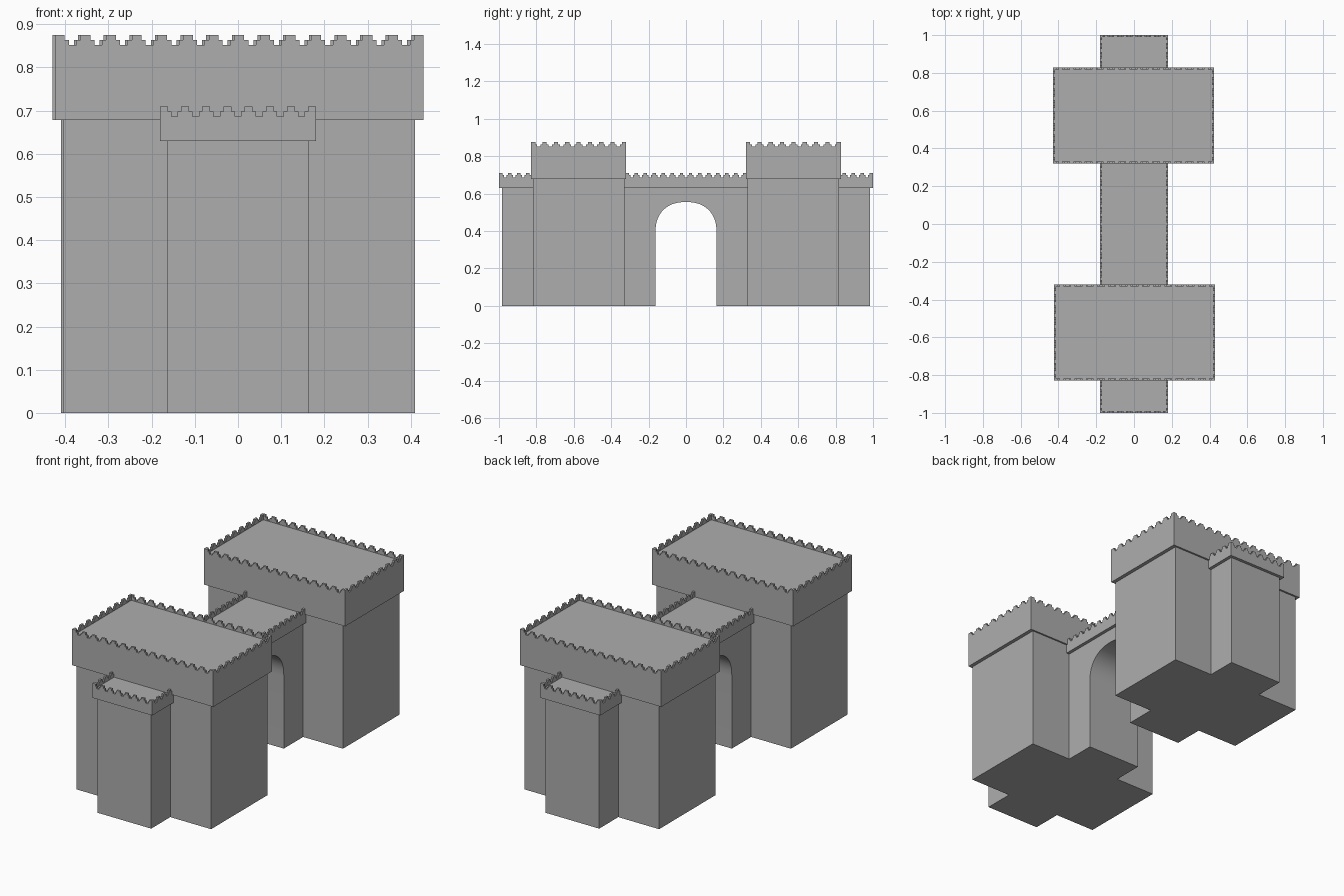
import bpy, bmesh, math
from mathutils import Vector

if "Cube" in bpy.data.objects:
    bpy.data.objects.remove(bpy.data.objects["Cube"])

stone = bpy.data.materials.new("grey stone")
stone.diffuse_color = (0.42, 0.42, 0.42, 1)
stone.use_nodes = True
stone.node_tree.nodes["Principled BSDF"].inputs["Base Color"].default_value = stone.diffuse_color


def finish(bm, name):
    bmesh.ops.recalc_face_normals(bm, faces=bm.faces[:])
    me = bpy.data.meshes.new(name)
    bm.to_mesh(me)
    bm.free()
    me.materials.append(stone)
    ob = bpy.data.objects.new(name, me)
    bpy.context.collection.objects.link(ob)
    return ob


def add_box(bm, x0, x1, y0, y1, z0, z1):
    vs = bmesh.ops.create_cube(bm, size=1)["verts"]
    for v in vs:
        v.co = Vector((x0 + (v.co.x + .5) * (x1 - x0),
                       y0 + (v.co.y + .5) * (y1 - y0),
                       z0 + (v.co.z + .5) * (z1 - z0)))


def add_prism(bm, points, offset):
    face = bm.faces.new([bm.verts.new(p) for p in points])
    ext = bmesh.ops.extrude_face_region(bm, geom=[face], use_keep_orig=True)
    bmesh.ops.translate(bm, vec=offset,
                        verts=[g for g in ext["geom"] if isinstance(g, bmesh.types.BMVert)])


def battlement(a, b, z0, z1, depth, n, merlon, trim=0):
    """Outline of a wall from a to b with n stepped notches in its top."""
    pitch = (b - a - merlon) / n
    gap = pitch - merlon
    pts = [(a + trim, z0), (a + trim, z1)]
    for i in range(n):
        s = a + i * pitch + merlon
        e = s + gap
        mid, low, q = z1 - depth / 2, z1 - depth, gap * .26
        pts += [(s, z1), (s, mid), (s + q, mid), (s + q, low),
                (e - q, low), (e - q, mid), (e, mid), (e, z1)]
    return pts + [(b - trim, z1), (b - trim, z0)]


def crown(name, x0, x1, y0, y1, z0, z1, floor, depth, nx, ny, merlon, t=.011):
    bm = bmesh.new()
    add_box(bm, x0 + t, x1 - t, y0 + t, y1 - t, z0, floor)
    for y in (y0, y1 - t):
        pts = battlement(x0, x1, z0, z1, depth, nx, merlon)
        add_prism(bm, [(p, y, z) for p, z in pts], (0, t, 0))
    for x in (x0, x1 - t):
        pts = battlement(y0, y1, z0, z1, depth, ny, merlon, t)
        add_prism(bm, [(x, p, z) for p, z in pts], (t, 0, 0))
    return finish(bm, name)


# Two big towers and the end turrets, the back set turned half round from the front
for s, side in ((-1, "front"), (1, "back")):
    def span(a, b):
        return sorted((a * s, b * s))
    bm = bmesh.new()
    add_box(bm, *span(-.41, .404), *span(.33, .818), 0, .68)
    finish(bm, side + "_tower")
    crown(side + "_tower_crown", *span(-.43, .424), *span(.321, .828),
          .678, .875, .846, .023, 14, 8, .0225)
    bm = bmesh.new()
    add_box(bm, -.163, .163, *span(.818, .983), 0, .64)
    finish(bm, side + "_turret")

# Gate wall with a rounded arch through it
W, SPRING, RISE, N = .163, .395, .16, 24
arch = []
for i in range(N + 1):
    a = math.pi * i / N
    c, k = math.cos(a), 2 / 2.3
    arch.append((math.copysign(abs(c) ** k, c) * W, SPRING + RISE * abs(math.sin(a)) ** k))
outline = [(-.33, 0), (-.33, .64), (.33, .64), (.33, 0), (W, 0)] + arch + [(-W, 0)]
bm = bmesh.new()
add_prism(bm, [(-.163, y, z) for y, z in outline], (.326, 0, 0))
gate = finish(bm, "arched_gate_wall")
bpy.context.view_layer.objects.active = gate
gate.select_set(True)
bpy.ops.object.shade_smooth_by_angle(angle=math.radians(35))

# Walkway crown running along gate wall and turrets
crown("walkway_crown", -.181, .181, -1, 1, .63, .71, .68, .023, 7, 41, .0185)
